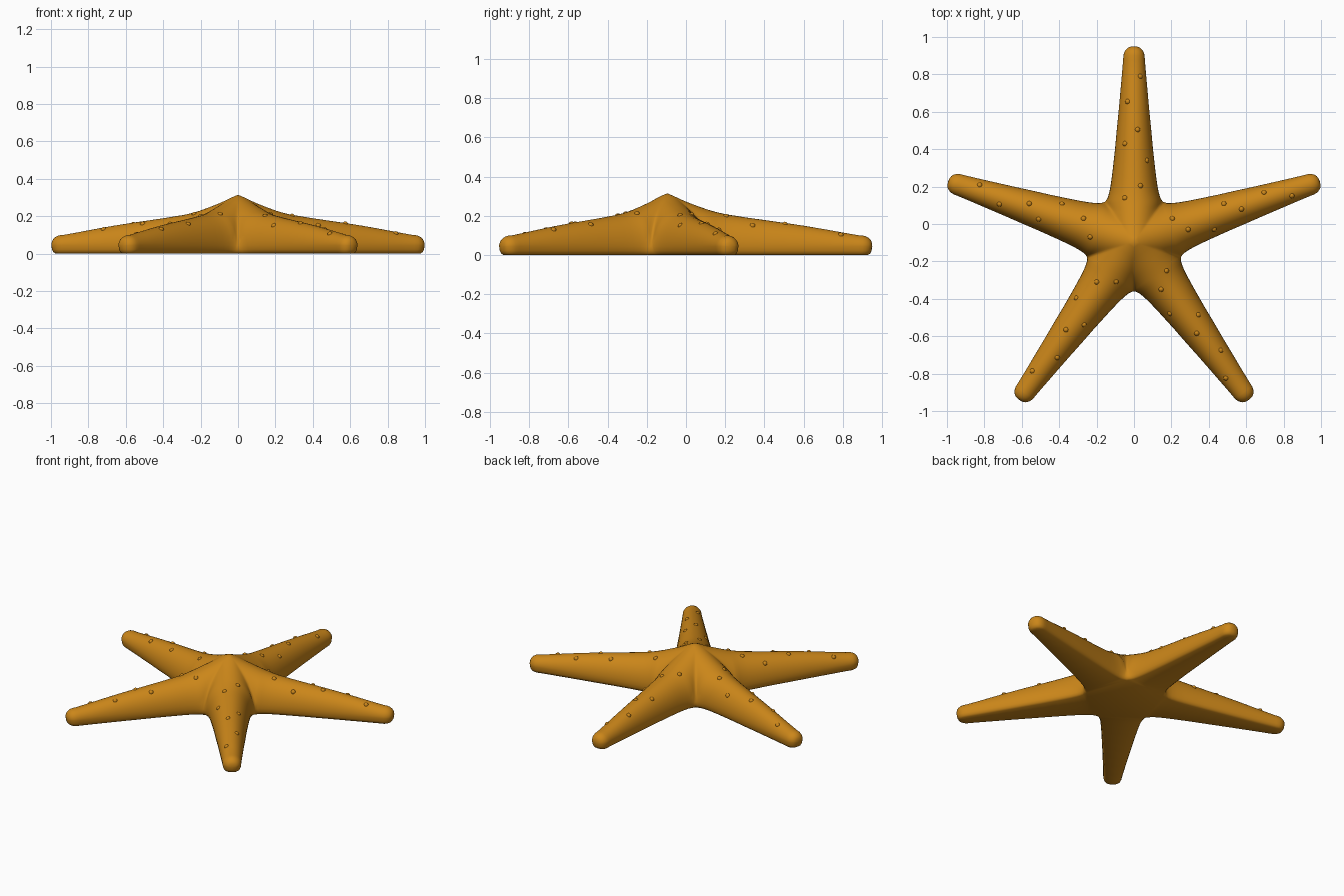
import bpy, bmesh, math
from mathutils import Vector
from mathutils.bvhtree import BVHTree

if "Cube" in bpy.data.objects:
    bpy.data.objects.remove(bpy.data.objects["Cube"])

CY = -0.095              # centre of the body in y
T36 = math.tan(math.radians(36))
S0 = 0.214               # where neighbouring arms separate
W0 = S0 * T36
ZB = 0.045               # height of the widest line
CAP, TIP = 0.975, 1.045  # start and end of the rounded tip
N = 10                   # columns per half arm

# Arm stations: distance from centre, half width, ridge height
stations = [(0, W0, .315), (.025, W0, .304), (.05, W0, .293), (.075, W0, .281),
            (.1, W0, .27), (.13, W0, .259), (.16, W0, .248), (.19, W0, .238),
            (S0, W0, .231), (.224, .147, .229), (.24, .139, .224), (.265, .132, .217),
            (.3, .125, .209), (.35, .118, .2), (.4, .112, .192), (.5, .101, .178),
            (.6, .092, .164), (.7, .082, .149), (.8, .073, .132), (.9, .064, .114),
            (CAP, .058, .101)]
for a in (.3, .55, .75, .88, .96, 1):
    k = (1 - a ** 2.4) ** (1 / 2.4)
    stations.append((CAP + (TIP - CAP) * a, .058 * k, ZB + (.101 - ZB) * k))
FIRST = 8                # station index of S0
# Side wall rows below the widest line: height, inset
rows = [(ZB, 0), (.022, .003), (.008, .009), (0, .02)]

bm = bmesh.new()


def place(s, u, z, ang):
    c, n = math.cos(ang), math.sin(ang)
    return bm.verts.new((s * c - u * n, s * n + u * c + CY, z))


def strip(grid):
    for p, q in zip(grid, grid[1:]):
        for j in range(len(p) - 1):
            bm.faces.new((p[j], q[j], q[j + 1], p[j + 1]))


def wall_point(i, s, w, d):
    if i == FIRST:
        q = 1 - d / .265
        return s * q, w * q
    if s > CAP:
        q = 1 - d / .06
        return CAP + (s - CAP) * q, w * q
    return s, w - d


pentagon = []
for arm in range(5):
    ang = math.radians(90 + 72 * arm)
    # Domed upper side
    top = []
    for i, (s, w, h) in enumerate(stations):
        line = []
        for k in range(-N, N + 1):
            t = k / N
            u = s * T36 * t if i < FIRST else w * math.sin(t * math.pi / 2)
            f = math.sqrt(max(0, 1 - (u / w) ** 2)) if w > 1e-6 else 0
            line.append(place(s, u, ZB + (h - ZB) * f, ang))
        top.append(line)
    strip(top)
    # Side walls and flat underside
    ends = []
    for side in (1, -1):
        wall = []
        for i, (s, w, h) in enumerate(stations):
            if i >= FIRST:
                line = []
                for z, d in rows:
                    ps, pu = wall_point(i, s, w, d)
                    line.append(place(ps, pu * side, z, ang))
                wall.append(line)
        strip(wall)
        ends.append([line[-1] for line in wall])
    strip(list(zip(*ends)))
    pentagon.append(ends[0][0])
bm.faces.new(pentagon)
bmesh.ops.remove_doubles(bm, verts=bm.verts, dist=1e-4)

# Soften the valleys between the arms
soft = [v for v in bm.verts
        if v.co.z > ZB + .005 and .07 < math.hypot(v.co.x, v.co.y - CY) < .34]
for _ in range(4):
    bmesh.ops.smooth_vert(bm, verts=soft, factor=.5,
                          use_axis_x=True, use_axis_y=True, use_axis_z=True)
bmesh.ops.recalc_face_normals(bm, faces=bm.faces)
tree = BVHTree.FromBMesh(bm)

mat = bpy.data.materials.new("orange_skin")
mat.diffuse_color = (.6, .24, .01, 1)
mat.use_nodes = True
mat.node_tree.nodes["Principled BSDF"].inputs["Base Color"].default_value = mat.diffuse_color


def finish(mesh_data, name, angle):
    mesh = bpy.data.meshes.new(name)
    mesh_data.to_mesh(mesh)
    mesh_data.free()
    mesh.materials.append(mat)
    ob = bpy.data.objects.new(name, mesh)
    bpy.context.collection.objects.link(ob)
    bpy.ops.object.select_all(action='DESELECT')
    ob.select_set(True)
    bpy.context.view_layer.objects.active = ob
    bpy.ops.object.shade_smooth_by_angle(angle=math.radians(angle))


finish(bm, "starfish_body", 50)

# Small skin bumps, seven per arm, set into the surface
spots = [(.035, .79), (-.035, .655), (.02, .505), (-.05, .43), (.07, .34), (.035, .205), (-.05, .14),
         (.205, .03), (.29, -.03), (.43, -.03), (.48, .11), (.575, .08), (.695, .17), (.845, .15),
         (-.235, -.07), (-.27, .03), (-.51, .025), (-.385, .11), (-.56, .11), (-.72, .105), (-.825, .21),
         (-.2, -.31), (-.095, -.31), (-.31, -.395), (-.265, -.54), (-.365, -.565), (-.41, -.715), (-.545, -.785),
         (.175, -.25), (.145, -.35), (.19, -.48), (.345, -.485), (.335, -.585), (.465, -.675), (.49, -.825)]
bumps = bmesh.new()
for x, y in spots:
    loc, nor, _, _ = tree.ray_cast(Vector((x, y, 1)), Vector((0, 0, -1)))
    if loc is None:
        continue
    ball = bmesh.ops.create_uvsphere(bumps, u_segments=12, v_segments=8, radius=.015)
    bmesh.ops.translate(bumps, verts=ball["verts"], vec=loc - nor * .006)
finish(bumps, "skin_bumps", 60)
